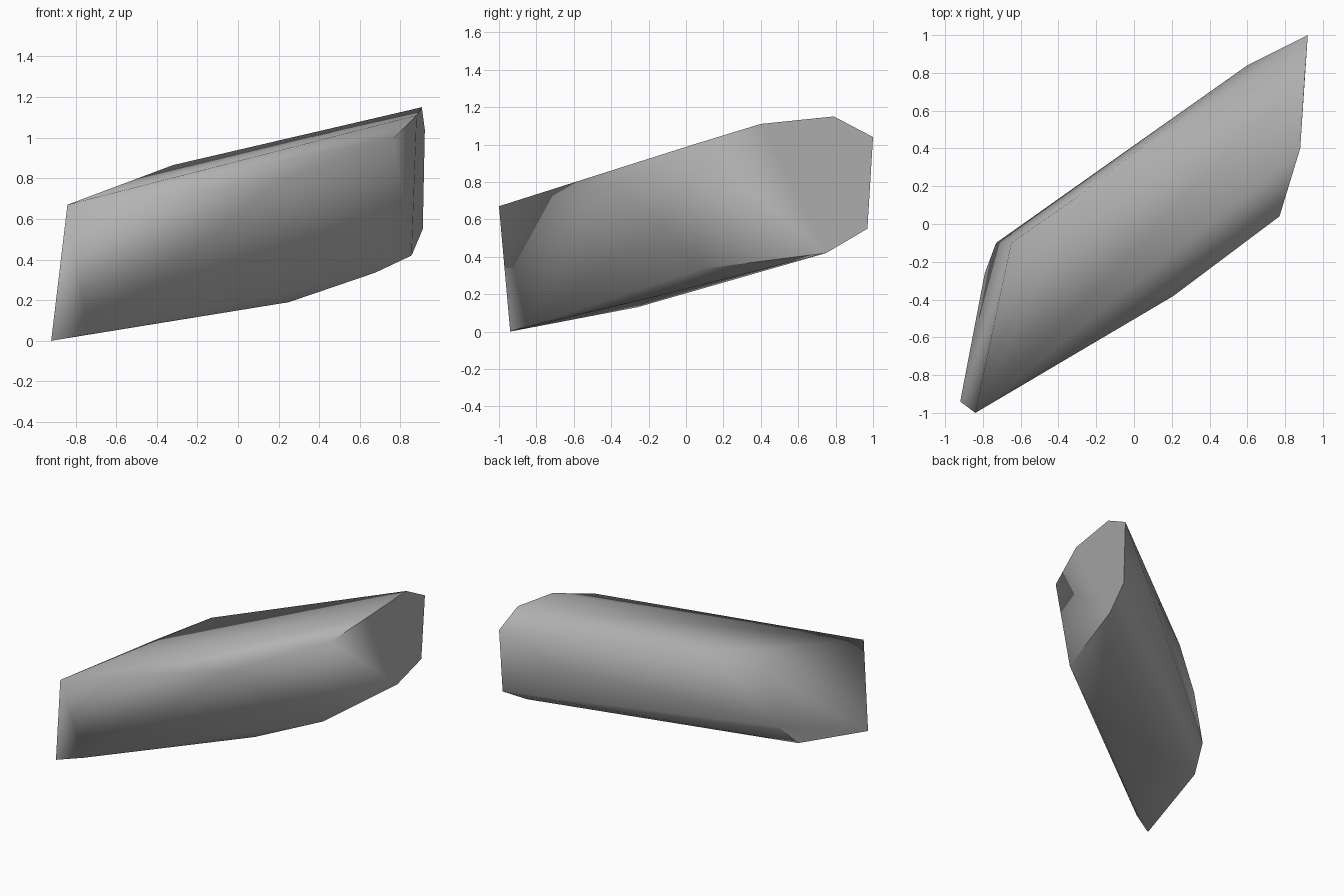
import bpy
import bmesh
import math
from mathutils import Vector

cube = bpy.data.objects.get("Cube")
if cube:
    bpy.data.objects.remove(cube, do_unlink=True)

# Stone colour
stone = bpy.data.materials.new("stone grey")
stone.use_nodes = True
grey = (0.45, 0.45, 0.45, 1)
stone.diffuse_color = grey
stone.node_tree.nodes["Principled BSDF"].inputs["Base Color"].default_value = grey

# Flat end with five corners
left_end = [(-.84, -1, .67), (-.92, -.94, 0), (-.79, -.26, .13),
            (-.73, -.1, .30), (-.65, -.1, .69)]
# Flat end with seven corners
right_end = [(.77, .04, 1), (.88, .4, 1.11), (.905, .79, 1.15), (.92, 1, 1.04),
             (.91, .97, .55), (.855, .75, .42), (.675, .085, .335)]
# Bulges along the body between the ends
body = [(.21, -.38, .79), (.25, -.15, .19), (-.74, -.85, .03),
        (-.32, .13, .865), (.6, .84, .78)]

# Chipped stone block as the hull of its corners
bm = bmesh.new()
for co in left_end + right_end + body:
    bm.verts.new(Vector(co))
hull = bmesh.ops.convex_hull(bm, input=bm.verts)
loose = [v for v in bm.verts if not v.link_faces]
bmesh.ops.delete(bm, geom=loose, context="VERTS")

# Merge each end into one flat face
for sign in (-1, 1):
    end_faces = [f for f in bm.faces if f.normal.x * sign > 0.8]
    if len(end_faces) > 1:
        bmesh.ops.dissolve_faces(bm, faces=end_faces)
bmesh.ops.recalc_face_normals(bm, faces=bm.faces)

mesh = bpy.data.meshes.new("stone_block")
bm.to_mesh(mesh)
bm.free()
mesh.materials.append(stone)
block = bpy.data.objects.new("stone_block", mesh)
bpy.context.collection.objects.link(block)

# Soft body, crisp ends
bpy.ops.object.select_all(action="DESELECT")
block.select_set(True)
bpy.context.view_layer.objects.active = block
bpy.ops.object.shade_smooth_by_angle(angle=math.radians(60))
